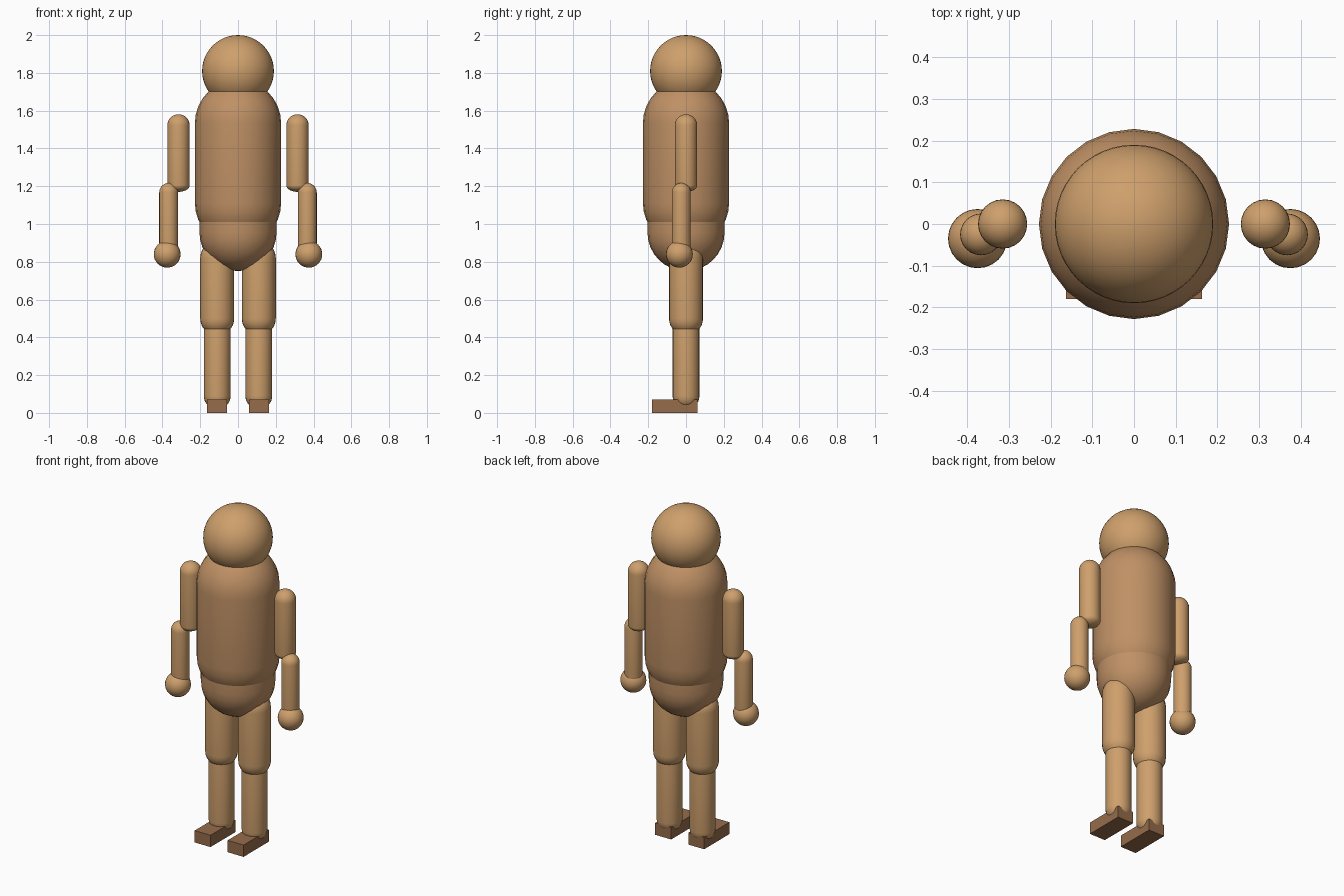
import bpy, bmesh, math

if "Cube" in bpy.data.objects:
    bpy.data.objects.remove(bpy.data.objects["Cube"])


def material(name, rgb):
    m = bpy.data.materials.new(name)
    m.diffuse_color = (*rgb, 1)
    m.use_nodes = True
    m.node_tree.nodes["Principled BSDF"].inputs["Base Color"].default_value = m.diffuse_color
    return m


SKIN = material("tan", (0.62, 0.35, 0.15))
BODY = material("warm_tan", (0.52, 0.28, 0.13))
SHOE = material("brown", (0.30, 0.15, 0.07))


def finish(name, bm, mat, smooth=True):
    bmesh.ops.recalc_face_normals(bm, faces=bm.faces)
    mesh = bpy.data.meshes.new(name)
    bm.to_mesh(mesh)
    bm.free()
    mesh.materials.append(mat)
    for p in mesh.polygons:
        p.use_smooth = smooth
    obj = bpy.data.objects.new(name, mesh)
    bpy.context.collection.objects.link(obj)
    return obj


def capsule(name, x, y, low, high, r, mat, low_depth=None, sides=24, rings=8):
    """Upright capsule; low and high are the cap centres, low_depth squashes the lower cap."""
    bm = bmesh.new()
    bmesh.ops.create_uvsphere(bm, u_segments=sides, v_segments=rings * 2, radius=r)
    # split the equator into two rings so the middle is a straight tube
    equator = [e for e in bm.edges if all(abs(v.co.z) < 1e-5 for v in e.verts)]
    if high > low:
        bmesh.ops.split_edges(bm, edges=equator)
        upper = {v for f in bm.faces if f.calc_center_median().z > 0 for v in f.verts}
        k = (low_depth or r) / r
        for v in bm.verts:
            v.co.z = v.co.z + high if v in upper else v.co.z * k + low
        rims = [e for e in bm.edges if e.is_boundary]
        bmesh.ops.bridge_loops(bm, edges=rims)
    else:
        bmesh.ops.translate(bm, verts=bm.verts, vec=(0, 0, low))
    bmesh.ops.translate(bm, verts=bm.verts, vec=(x, y, 0))
    return finish(name, bm, mat)


def box(name, lo, hi, mat):
    bm = bmesh.new()
    bmesh.ops.create_cube(bm, size=1)
    for v in bm.verts:
        v.co = [(a + b) / 2 + c * (b - a) for a, b, c in zip(lo, hi, v.co)]
    return finish(name, bm, mat, False)


# head and trunk
capsule("head", 0, 0, 1.81, 1.81, 0.19, SKIN, sides=48, rings=12)
capsule("torso", 0, 0, 1.11, 1.535, 0.228, BODY)
capsule("pelvis", 0, 0, 0.955, 1.06, 0.204, BODY)

# arms and legs, one set per side
for side, s in (("left", 1), ("right", -1)):
    capsule(side + "_upper_arm", s * 0.315, 0, 1.205, 1.522, 0.059, SKIN, low_depth=0.035)
    capsule(side + "_forearm", s * 0.367, -0.025, 0.88, 1.167, 0.05, SKIN)
    capsule(side + "_hand", s * 0.375, -0.035, 0.84, 0.84, 0.071, SKIN)
    capsule(side + "_thigh", s * 0.11, 0, 0.50, 0.82, 0.09, SKIN)
    capsule(side + "_shin", s * 0.11, 0, 0.09, 0.46, 0.071, SKIN)
    xs = sorted((s * 0.057, s * 0.163))
    box(side + "_foot", (xs[0], -0.18, 0), (xs[1], 0.06, 0.071), SHOE)
